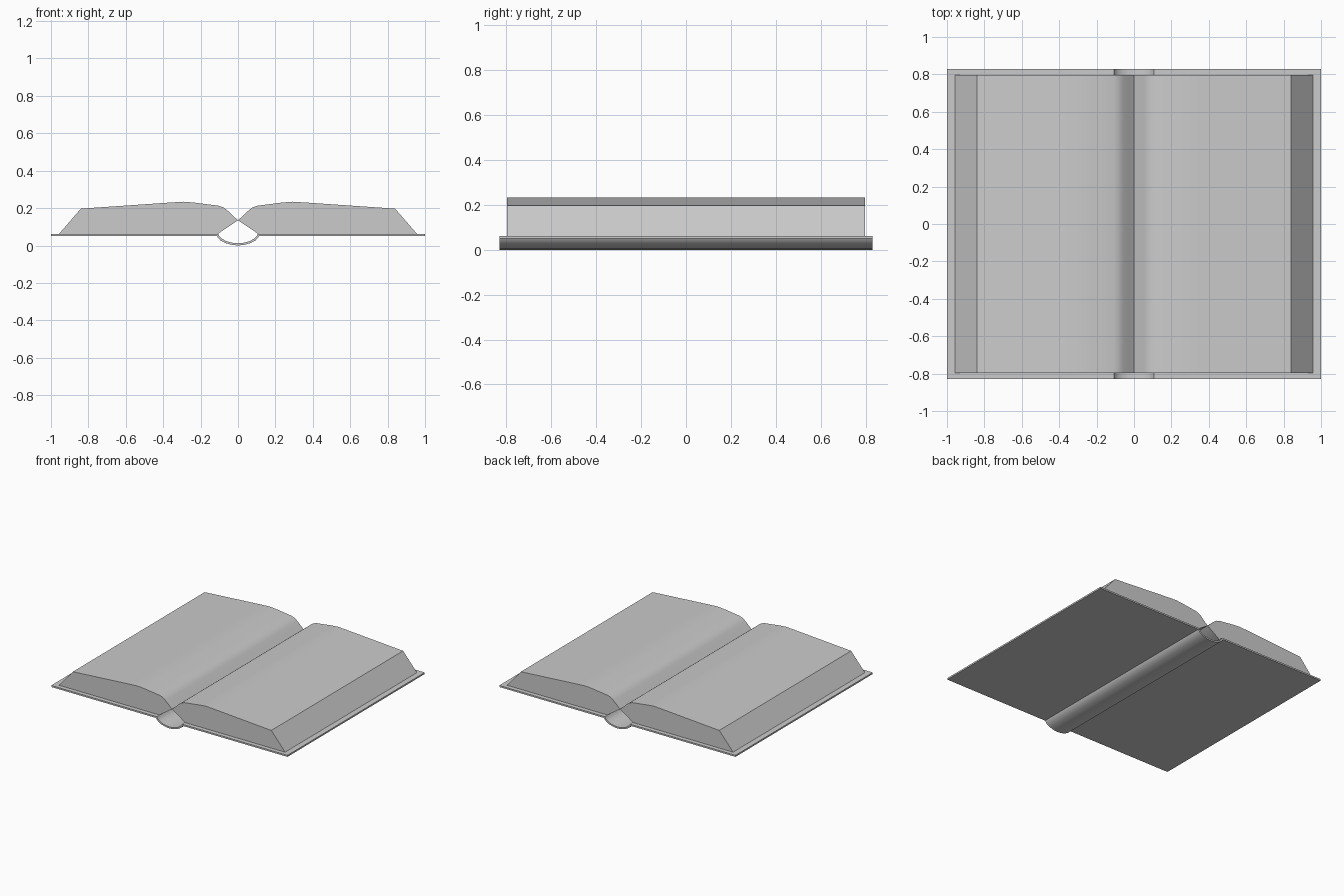
import bpy, bmesh

if "Cube" in bpy.data.objects:
    bpy.data.objects.remove(bpy.data.objects["Cube"])


def extrude_profile(name, profile, half_depth, smooth_angle):
    """Closed xz outline swept along y, centred on y = 0."""
    bm = bmesh.new()
    face = bm.faces.new([bm.verts.new((x, -half_depth, z)) for x, z in profile])
    ext = bmesh.ops.extrude_face_region(bm, geom=[face], use_keep_orig=True)
    verts = [g for g in ext["geom"] if isinstance(g, bmesh.types.BMVert)]
    bmesh.ops.translate(bm, verts=verts, vec=(0, 2 * half_depth, 0))
    bmesh.ops.recalc_face_normals(bm, faces=bm.faces)
    mesh = bpy.data.meshes.new(name)
    bm.to_mesh(mesh)
    bm.free()
    obj = bpy.data.objects.new(name, mesh)
    bpy.context.collection.objects.link(obj)
    bpy.ops.object.select_all(action='DESELECT')
    obj.select_set(True)
    bpy.context.view_layer.objects.active = obj
    bpy.ops.object.shade_smooth_by_angle(angle=smooth_angle)
    return obj


def mirrored(half):
    """Complete a left-right symmetric path from its x >= 0 half (starts at x = 0)."""
    return [(-x, z) for x, z in reversed(half[1:])] + half


# Cover: two thin boards joined by a rounded spine
outer = [(0, 0.0), (0.035, 0.004), (0.07, 0.014), (0.095, 0.028),
         (0.108, 0.043), (0.112, 0.05), (1.0, 0.05)]
inner = [(0, 0.012), (0.033, 0.015), (0.064, 0.024), (0.087, 0.037),
         (0.099, 0.05), (0.106, 0.062), (1.0, 0.062)]
extrude_profile("cover", mirrored(outer) + mirrored(inner)[::-1], 0.83, 0.6)

# Page blocks: curved into the gutter, slanted fore edge
pages = [(0, 0.135), (0.03, 0.162), (0.055, 0.186), (0.077, 0.203),
         (0.105, 0.213), (0.17, 0.221), (0.23, 0.229), (0.29, 0.234),
         (0.36, 0.23), (0.84, 0.197), (0.957, 0.062), (0.108, 0.062)]
for name, side in (("right_pages", 1), ("left_pages", -1)):
    extrude_profile(name, [(side * x, z) for x, z in pages], 0.797, 0.6)
